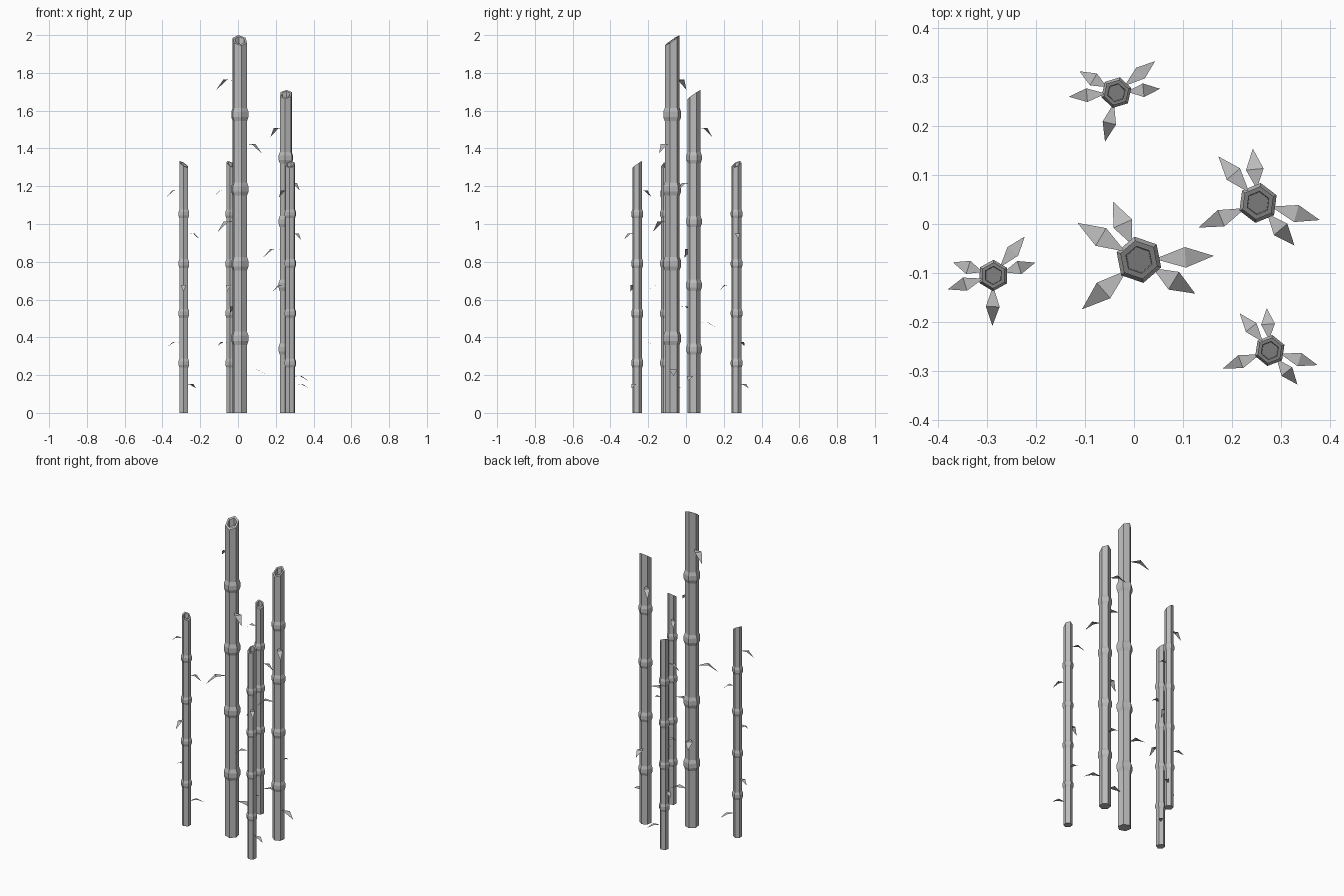
import bpy, bmesh
from math import sin, cos, radians

cube = bpy.data.objects.get("Cube")
if cube:
    bpy.data.objects.remove(cube, do_unlink=True)

grey = bpy.data.materials.new("plain grey")
grey.use_nodes = True
colour = (0.5, 0.5, 0.5, 1)
grey.diffuse_color = colour
grey.node_tree.nodes["Principled BSDF"].inputs["Base Color"].default_value = colour

RADIUS, HEIGHT, SPACING, SIDES = 0.04, 2.0, 0.395, 6
FACING = 101            # direction of the high side of the cut top
SLOPE = 0.7

# Leaves: direction, height, reach, drop of the tip
LEAVES = [(149, 1.76, 0.146, 0.05), (-31, 1.42, 0.134, 0.045),
          (221, 1.01, 0.154, 0.05), (114, 0.56, 0.13, 0.03),
          (3, 0.225, 0.153, 0.03)]

# Canes: name, x, y, scale, turn
CANES = [("tall_cane", 0.01, -0.073, 1, 0),
         ("middle_cane", 0.253, 0.043, 0.855, -18.5),
         ("right_cane", -0.287, -0.105, 0.667, 48),
         ("back_cane", -0.036, 0.268, 0.667, 36),
         ("left_cane", 0.277, -0.258, 0.667, -20)]


def ring(bm, r, z, slope=0.0):
    """Hexagonal ring, tilted up towards the facing direction."""
    verts = []
    for i in range(SIDES):
        turn = radians(i * 360 / SIDES)
        a = turn + radians(FACING)
        verts.append(bm.verts.new((r * cos(a), r * sin(a), z + slope * r * cos(turn))))
    return verts


def build_cane(bm):
    rings = [ring(bm, RADIUS, 0)]
    # Swollen joints
    for k in range(1, 5):
        for dz, swell in ((-0.035, 1), (-0.014, 1.2), (0.014, 1.2), (0.035, 1)):
            rings.append(ring(bm, RADIUS * swell, SPACING * k + dz))
    # Slanted cut with a hollow
    top = HEIGHT - SLOPE * RADIUS
    rings.append(ring(bm, RADIUS, top, SLOPE))
    rings.append(ring(bm, RADIUS * 0.7, top, SLOPE))
    rings.append(ring(bm, RADIUS * 0.66, top - 0.045, SLOPE))
    for low, high in zip(rings, rings[1:]):
        for i in range(SIDES):
            j = (i + 1) % SIDES
            bm.faces.new((low[i], low[j], high[j], high[i]))
    bm.faces.new(rings[0][::-1])
    bm.faces.new(rings[-1])


def build_leaf(bm, angle, z, reach, drop):
    """Folded kite: a flat inner triangle and a drooping tip."""
    a = radians(angle)

    def point(r, side, h):
        return bm.verts.new((r * cos(a) - side * sin(a), r * sin(a) + side * cos(a), h))
    root = [point(0.038, -0.002, z), point(0.038, 0.002, z)]
    fold = [point(reach * 0.62, -0.021, z + 0.004), point(reach * 0.62, 0.021, z + 0.004)]
    tip = point(reach, 0, z - drop)
    bm.faces.new((root[0], fold[0], fold[1], root[1]))
    bm.faces.new((fold[0], tip, fold[1]))


def make_mesh(name, build):
    bm = bmesh.new()
    build(bm)
    mesh = bpy.data.meshes.new(name)
    bm.to_mesh(mesh)
    bm.free()
    mesh.materials.append(grey)
    return mesh


def all_leaves(bm):
    for leaf in LEAVES:
        build_leaf(bm, *leaf)


cane_mesh = make_mesh("cane", build_cane)
leaf_mesh = make_mesh("leaves", all_leaves)

# Every cane shares the same meshes, scaled and turned
for name, x, y, scale, turn in CANES:
    for part, mesh in ((name, cane_mesh), (name + "_leaves", leaf_mesh)):
        ob = bpy.data.objects.new(part, mesh)
        ob.location = (x, y, 0)
        ob.scale = (scale,) * 3
        ob.rotation_euler.z = radians(turn)
        bpy.context.collection.objects.link(ob)
